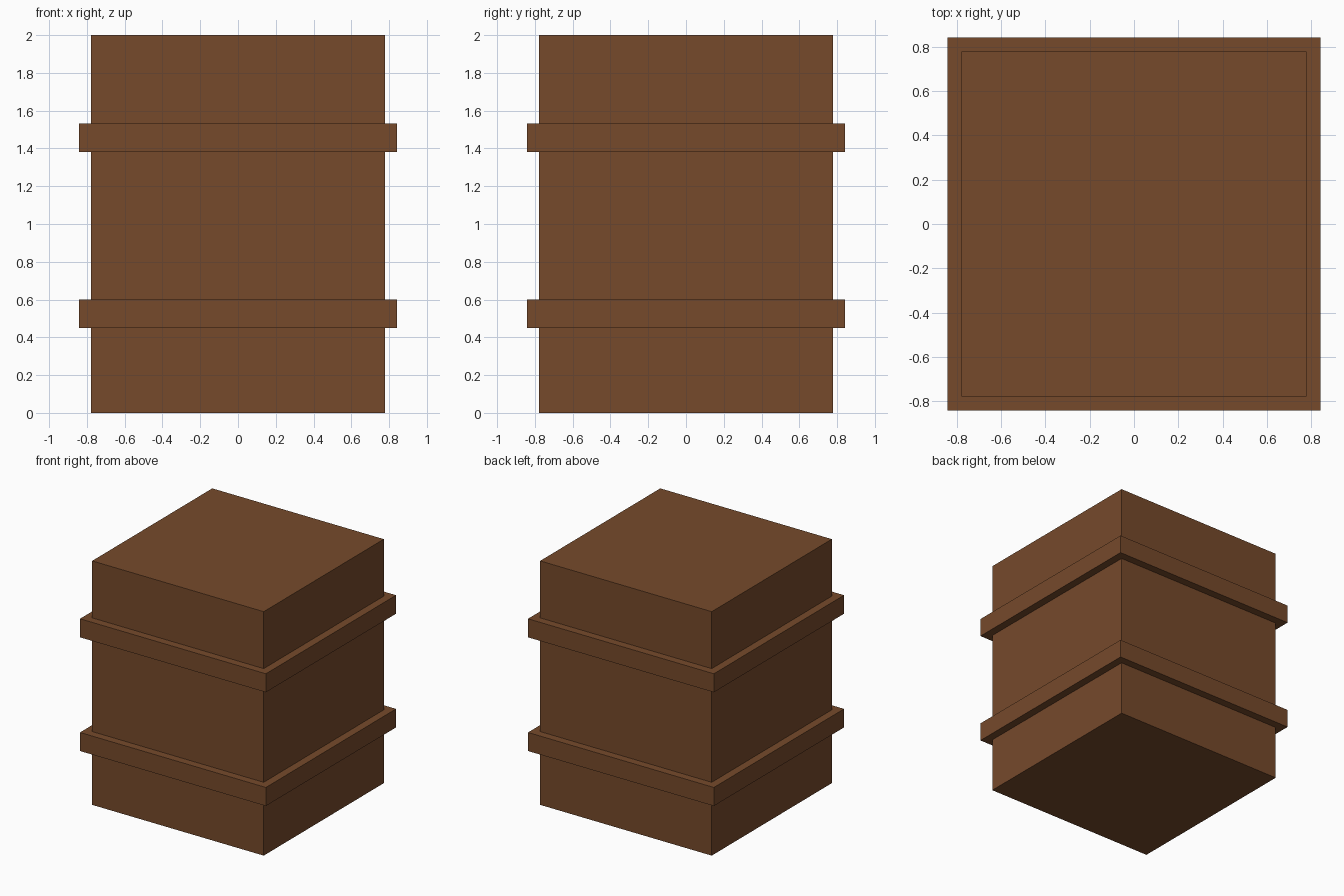
import bpy

if "Cube" in bpy.data.objects:
    bpy.data.objects.remove(bpy.data.objects["Cube"])

# Brown wood shared by all parts
wood = bpy.data.materials.new("brown_wood")
wood.diffuse_color = (0.182, 0.068, 0.024, 1.0)
wood.use_nodes = True
wood.node_tree.nodes["Principled BSDF"].inputs["Base Color"].default_value = wood.diffuse_color


def box(name, half_width, z_low, z_high):
    bpy.ops.mesh.primitive_cube_add(size=1, location=(0, 0, (z_low + z_high) / 2))
    obj = bpy.context.object
    obj.name = name
    obj.scale = (2 * half_width, 2 * half_width, z_high - z_low)
    bpy.ops.object.transform_apply(location=False, rotation=False, scale=True)
    obj.data.materials.append(wood)
    return obj


# Square barrel body
box("barrel_body", 0.778, 0.0, 2.0)

# Two raised bands around the body
for name, z_low in (("lower_band", 0.449), ("upper_band", 1.381)):
    box(name, 0.843, z_low, z_low + 0.152)
